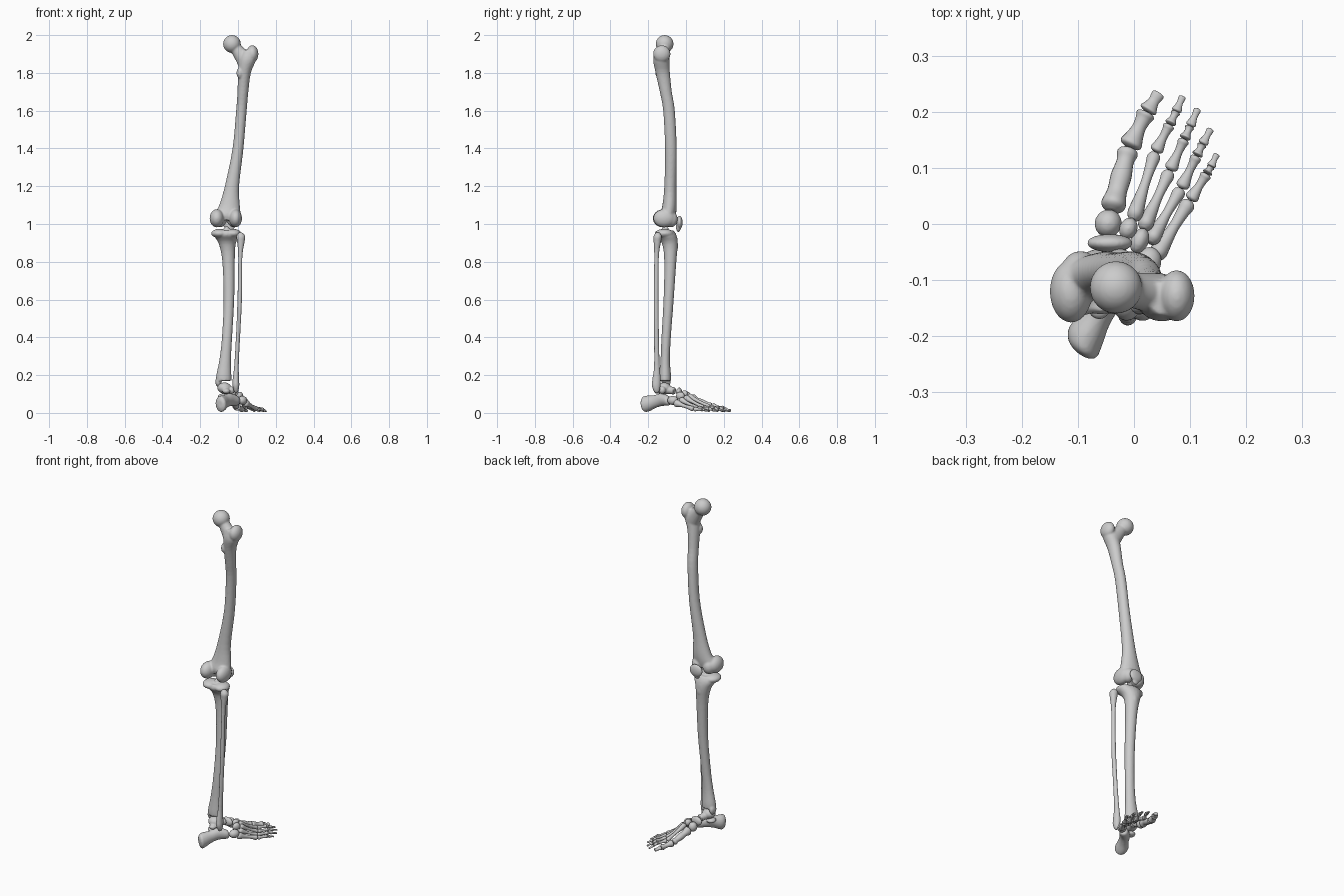
import bpy, bmesh
from mathutils import Vector, Matrix


def spline(stations, n):
    # Catmull-Rom through stations (x, y, z, half width, half depth)
    s = [Vector(p) for p in stations]
    out = []
    for i in range(len(s) - 1):
        a, b, c, d = s[max(i - 1, 0)], s[i], s[i + 1], s[min(i + 2, len(s) - 1)]
        for k in range(n):
            t = k / n
            out.append(0.5 * (2 * b + (c - a) * t + (2 * a - 5 * b + 4 * c - d) * t * t
                              + (3 * b - a - 3 * c + d) * t ** 3))
    return out + [s[-1]]


def loft(bm, stations, n=4, sides=20):
    # closed tube with elliptical rings
    from math import cos, sin, tau
    pts = spline(stations, n)
    d = (Vector(pts[-1][:3]) - Vector(pts[0][:3])).normalized()
    if abs(d.z) > 0.9:
        u, v = Vector((1, 0, 0)), Vector((0, 1, 0))
    else:
        u = d.cross(Vector((0, 0, 1))).normalized()
        v = u.cross(d)
    rings = []
    for p in pts:
        c = Vector(p[:3])
        a, b = max(p[3], 0.001), max(p[4], 0.001)
        rings.append([bm.verts.new(c + u * a * cos(tau * k / sides) + v * b * sin(tau * k / sides))
                      for k in range(sides)])
    for r, q in zip(rings, rings[1:]):
        for k in range(sides):
            j = (k + 1) % sides
            bm.faces.new((r[k], r[j], q[j], q[k]))
    bm.faces.new(rings[0][::-1])
    bm.faces.new(rings[-1])


def bone(name, lofts=(), lumps=(), voxel=0.005, smooth=4):
    # lofts and ellipsoids fused into one smooth bone
    bm = bmesh.new()
    for l in lofts:
        loft(bm, l)
    for c, r in lumps:
        m = Matrix.Translation(c) @ Matrix.Diagonal((*r, 1))
        bmesh.ops.create_uvsphere(bm, u_segments=28, v_segments=18, radius=1, matrix=m)
    bmesh.ops.recalc_face_normals(bm, faces=bm.faces)
    me = bpy.data.meshes.new(name)
    bm.to_mesh(me)
    bm.free()
    for p in me.polygons:
        p.use_smooth = True
    ob = bpy.data.objects.new(name, me)
    bpy.context.collection.objects.link(ob)
    if voxel:
        r = ob.modifiers.new("fuse", 'REMESH')
        r.mode, r.voxel_size, r.use_smooth_shade = 'VOXEL', voxel, True
        s = ob.modifiers.new("soften", 'SMOOTH')
        s.factor, s.iterations = 0.5, smooth
    return ob


# thigh bone: shaft, neck, ball head, trochanters, condyles
bone("femur", [
    [(.055, -.133, 1.92, .03, .03), (.05, -.132, 1.87, .045, .042), (.034, -.123, 1.8, .034, .038),
     (.026, -.107, 1.7, .029, .032), (.018, -.09, 1.6, .028, .031), (0, -.08, 1.4, .029, .031),
     (-.032, -.083, 1.2, .038, .032), (-.045, -.087, 1.1, .055, .038), (-.056, -.095, 1.05, .07, .042),
     (-.058, -.095, 1.02, .066, .035)],
    [(-.03, -.113, 1.955, .03, .03), (.0, -.118, 1.915, .032, .034), (.045, -.125, 1.86, .038, .05)],
], [
    ((-.032, -.113, 1.953), (.047, .047, .047)),
    ((.076, -.128, 1.9), (.032, .046, .046)),
    ((.01, -.142, 1.8), (.018, .02, .03)),
    ((-.112, -.12, 1.03), (.038, .056, .048)),
    ((-.013, -.115, 1.03), (.034, .058, .048)),
    ((-.095, -.085, 1.025), (.035, .037, .042)),
    ((-.025, -.08, 1.025), (.033, .036, .042)),
])

# kneecap
bone("patella", (), [((-.043, -.034, 1.008), (.041, .016, .036)),
                     ((-.043, -.04, .985), (.022, .013, .028))], .004)

# shin bone: plateau, tuberosity, shaft, inner ankle
bone("tibia", [
    [(-.06, -.11, .965, .06, .045), (-.06, -.105, .94, .068, .055), (-.057, -.085, .895, .045, .042),
     (-.05, -.083, .8, .033, .032), (-.048, -.092, .6, .028, .027), (-.058, -.105, .4, .027, .025),
     (-.068, -.11, .28, .031, .025), (-.075, -.11, .2, .04, .031), (-.075, -.11, .17, .04, .031)],
], [
    ((-.098, -.115, .95), (.044, .05, .024)),
    ((-.026, -.115, .95), (.042, .048, .024)),
    ((-.06, -.11, .972), (.014, .02, .016)),
    ((-.053, -.062, .88), (.022, .02, .035)),
    ((-.104, -.105, .165), (.016, .025, .028)),
])

# calf bone
bone("fibula", [
    [(.013, -.15, .955, .009, .009), (.015, -.15, .935, .023, .022), (.015, -.152, .9, .019, .019),
     (.012, -.156, .82, .011, .012), (.009, -.158, .6, .012, .013), (0, -.156, .4, .011, .013),
     (-.008, -.154, .25, .012, .015), (-.011, -.156, .18, .017, .022), (-.011, -.158, .145, .018, .023),
     (-.01, -.156, .12, .013, .017), (-.01, -.155, .105, .006, .008)],
], (), .004, 2)

# heel bone
bone("calcaneus", [
    [(-.094, -.232, .046, .014, .02), (-.092, -.222, .046, .03, .04), (-.086, -.2, .05, .034, .042),
     (-.066, -.165, .06, .027, .034), (-.045, -.13, .07, .028, .034), (-.012, -.098, .066, .025, .028),
     (-.002, -.088, .064, .016, .02)],
], [((-.08, -.125, .088), (.026, .028, .014))], .004, 3)

# ankle bone: dome, neck and head
bone("talus", [
    [(-.07, -.115, .125, .03, .026), (-.058, -.082, .12, .02, .02), (-.05, -.06, .115, .024, .02)],
], [((-.072, -.115, .132), (.037, .036, .029)), ((-.062, -.15, .115), (.02, .02, .014)),
    ((-.035, -.125, .12), (.018, .018, .02))], .004, 3)

# midfoot bones
for name, c, r in (
    ("navicular", (-.045, -.036, .108), (.036, .016, .026)),
    ("medial_cuneiform", (-.046, .001, .087), (.024, .025, .028)),
    ("middle_cuneiform", (-.01, -.008, .1), (.016, .02, .02)),
    ("lateral_cuneiform", (.01, -.03, .09), (.016, .024, .022)),
    ("cuboid", (.024, -.07, .066), (.024, .03, .024)),
):
    ob = bone(name, (), [((0, 0, 0), r)], .004, 1)
    ob.location = c
    ob.rotation_euler.z = -.1 if name == "navicular" else -.4

# toes: joint points from metatarsal base to tip, with the radius of each bone
toes = [
    ([(-.04, .022, .078), (-.009, .136, .033), (.023, .2, .02), (.045, .234, .011)], (.022, .02, .016)),
    ([(-.002, .006, .092), (.038, .128, .03), (.064, .178, .027), (.075, .2, .018), (.087, .228, .008)],
     (.014, .012, .01, .009)),
    ([(.016, -.01, .084), (.064, .095, .027), (.09, .152, .025), (.1, .174, .017), (.114, .206, .008)],
     (.014, .012, .01, .009)),
    ([(.028, -.034, .072), (.084, .063, .024), (.112, .122, .022), (.122, .142, .016), (.137, .17, .008)],
     (.014, .012, .01, .009)),
    ([(.036, -.062, .055), (.1, .042, .02), (.13, .09, .018), (.137, .102, .014), (.148, .125, .008)],
     (.016, .012, .009, .008)),
]
for i, (pts, radii) in enumerate(toes):
    last = len(radii) - 1
    for j, r in enumerate(radii):
        a, b = Vector(pts[j]), Vector(pts[j + 1])
        thin = .62 if j else (.85 if i == 0 else .6)
        tip = .72 if j == last else .85
        prof = ((.01, .45), (.06, .88), (.14, 1), (.32, .8), (.55, thin), (.78, .7), (.9, tip),
                (.96, tip * .85), (.99, tip * .4))
        rings = []
        for t, k in prof:
            p = a.lerp(b, t)
            tall = 1.2 if j == 0 and t < .3 else (.75 if j == last else 1)
            rings.append((*p, r * k, r * k * tall))
        kind = "metatarsal" if j == 0 else "phalanx_%d" % j
        bone("toe_%d_%s" % (i + 1, kind), [rings], (), 0)
